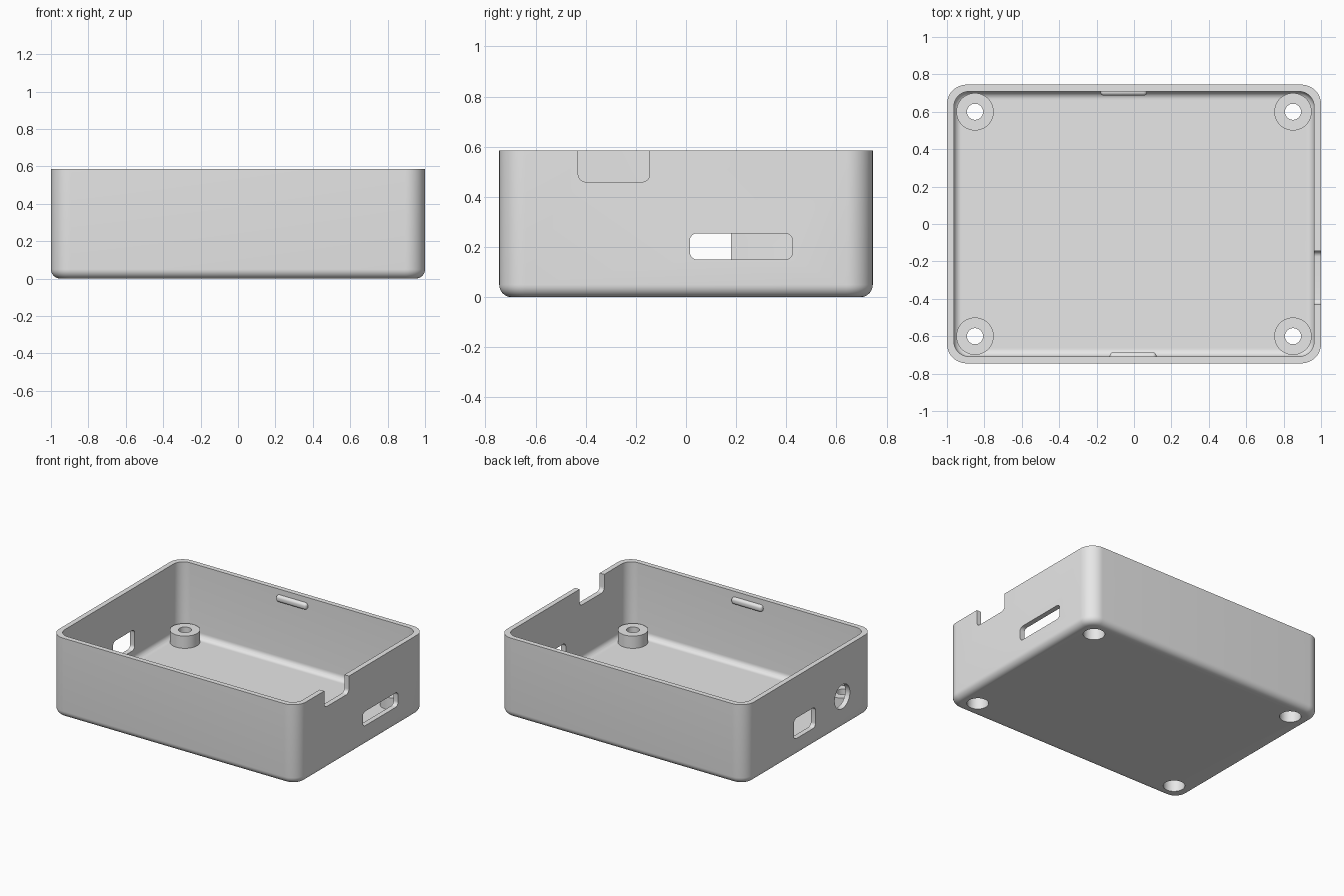
import bpy
import bmesh
from mathutils import Matrix, Vector

if "Cube" in bpy.data.objects:
    bpy.data.objects.remove(bpy.data.objects["Cube"], do_unlink=True)

HALF_X, HALF_Y, HEIGHT = 1.0, 0.745, 0.585
WALL, FLOOR = 0.037, 0.055

grey = bpy.data.materials.new("plain grey")
grey.use_nodes = True
COLOUR = (0.8, 0.8, 0.8, 1)
grey.diffuse_color = COLOUR
grey.node_tree.nodes["Principled BSDF"].inputs["Base Color"].default_value = COLOUR


def finish(bm, name, helper=False):
    bmesh.ops.recalc_face_normals(bm, faces=bm.faces)
    mesh = bpy.data.meshes.new(name)
    bm.to_mesh(mesh)
    bm.free()
    mesh.materials.append(grey)
    obj = bpy.data.objects.new(name, mesh)
    bpy.context.collection.objects.link(obj)
    if helper:
        obj.hide_render = True
        obj.hide_viewport = True
    return obj


def box(low, high):
    bm = bmesh.new()
    low, high = Vector(low), Vector(high)
    size = Matrix.Diagonal((high - low).to_4d())
    bmesh.ops.create_cube(bm, size=1, matrix=Matrix.Translation((low + high) / 2) @ size)
    return bm


def round_edges(bm, radius, rule, segments=8):
    edges = [e for e in bm.edges if rule(e)]
    bmesh.ops.bevel(bm, geom=edges, offset=radius, segments=segments,
                    profile=0.5, affect='EDGES', clamp_overlap=True)


def along(axis):
    return lambda e: abs((e.verts[0].co - e.verts[1].co).normalized()[axis]) > 0.99


def rounded_tub(low, high, corner, bottom):
    bm = box(low, high)
    round_edges(bm, corner, along(2), 12)
    round_edges(bm, bottom, lambda e: all(v.co.z < low[2] + 0.001 for v in e.verts))
    return bm


def cylinder(name, radius, z0, z1, x, y, helper=False):
    bm = bmesh.new()
    bmesh.ops.create_cone(bm, cap_ends=True, segments=48, radius1=radius, radius2=radius,
                          depth=z1 - z0, matrix=Matrix.Translation((x, y, (z0 + z1) / 2)))
    return finish(bm, name, helper)


def boolean(target, other, operation='DIFFERENCE'):
    mod = target.modifiers.new(other.name, 'BOOLEAN')
    mod.object, mod.operation, mod.solver = other, operation, 'EXACT'


# Hollow case body
case = finish(rounded_tub((-HALF_X, -HALF_Y, 0), (HALF_X, HALF_Y, HEIGHT), 0.105, 0.05), "case_body")
cavity = finish(rounded_tub((-HALF_X + WALL, -HALF_Y + WALL, FLOOR),
                            (HALF_X - WALL, HALF_Y - WALL, HEIGHT + 0.2), 0.08, 0.04),
                "cavity_cutter", True)
boolean(case, cavity)

# Mounting posts, with screw holes countersunk from below
for sx in (-1, 1):
    for sy in (-1, 1):
        x, y = 0.85 * sx, 0.6 * sy
        boolean(case, cylinder("post_shape", 0.1, 0.03, 0.145, x, y, True), 'UNION')
        boolean(case, cylinder("screw_hole_cutter", 0.043, -0.1, 0.3, x, y, True))
        boolean(case, cylinder("screw_head_cutter", 0.072, -0.1, 0.085, x, y, True))

# Openings in the side walls: side, y range, z range, corner radius
for name, side, y0, y1, z0, z1, radius in (
        ("rim_notch", 1, -0.43, -0.145, 0.46, 0.8, 0.03),
        ("long_slot", 1, 0.015, 0.425, 0.15, 0.255, 0.03),
        ("port_window", -1, -0.07, 0.18, 0.13, 0.28, 0.03)):
    bm = box((side - 0.1, y0, z0), (side + 0.1, y1, z1))
    round_edges(bm, radius, along(0))
    boolean(case, finish(bm, name + "_cutter", True))

jack = cylinder("round_jack_cutter", 0.088, -0.1, 0.1, 0, 0, True)
jack.data.transform(Matrix.Translation((-1, -0.38, 0.234)) @ Matrix.Rotation(1.5707963, 4, 'Y'))
boolean(case, jack)

# Apply the cuts and shade the case
bpy.context.view_layer.update()
graph = bpy.context.evaluated_depsgraph_get()
solid = bpy.data.meshes.new_from_object(case.evaluated_get(graph))
case.modifiers.clear()
case.data = solid
case.data.materials.clear()
case.data.materials.append(grey)
for helper in [o for o in bpy.data.objects if o.name.split(".")[0].endswith(("_cutter", "_shape"))]:
    bpy.data.objects.remove(helper, do_unlink=True)

# Snap ridges inside the front and back walls
ridges = []
for name, side, x in (("front_snap_ridge", -1, -0.005), ("back_snap_ridge", 1, -0.055)):
    y = side * (HALF_Y - WALL)
    bm = box((x - 0.125, y - 0.022, 0.495), (x + 0.125, y + 0.022, 0.545))
    round_edges(bm, 0.02, lambda e: True, 6)
    ridges.append(finish(bm, name))

bpy.ops.object.select_all(action='DESELECT')
for obj in [case] + ridges:
    obj.select_set(True)
bpy.context.view_layer.objects.active = case
bpy.ops.object.shade_smooth_by_angle(angle=0.55)
